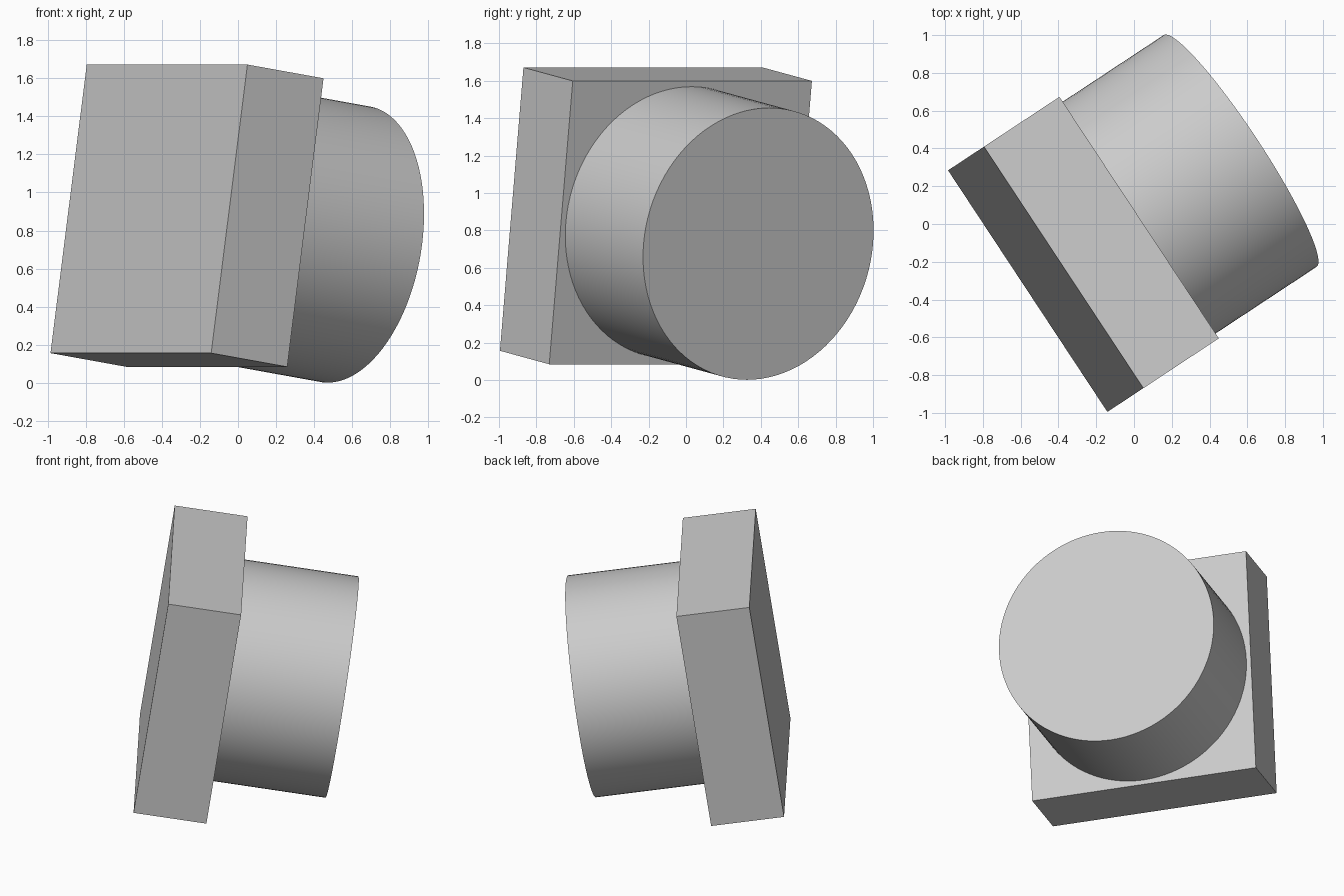
import bpy
import math
from mathutils import Matrix, Vector

cube = bpy.data.objects.get("Cube")
if cube:
    bpy.data.objects.remove(cube, do_unlink=True)

# Plain grey material
grey = bpy.data.materials.new("light_grey")
grey.use_nodes = True
color = (0.6, 0.6, 0.6, 1)
grey.diffuse_color = color
grey.node_tree.nodes["Principled BSDF"].inputs["Base Color"].default_value = color

# Tilted frame: local z runs along the shared axis of plate and boss
axis = Vector((0.826, 0.545, -0.149)).normalized()
side = Vector((0, 0, 1)).cross(axis).normalized()
up = axis.cross(side)
frame = Matrix((side, up, axis)).transposed().to_4x4()
joint = Vector((-0.068, -0.029, 0.842))
PLATE_SIZE, PLATE_DEPTH = 1.532, 0.484
BOSS_RADIUS, BOSS_DEPTH = 0.735, 0.763


def place(name, offset):
    """Name the active object and set it at an offset along the axis."""
    obj = bpy.context.object
    obj.name = name
    obj.matrix_world = Matrix.Translation(joint + axis * offset) @ frame
    obj.data.materials.append(grey)
    return obj


# Square plate
bpy.ops.mesh.primitive_cube_add(size=1)
plate = bpy.context.object
plate.data.transform(Matrix.Diagonal((PLATE_SIZE, PLATE_SIZE, PLATE_DEPTH, 1)))
place("square_plate", -PLATE_DEPTH / 2)

# Round boss standing on the plate
bpy.ops.mesh.primitive_cylinder_add(vertices=96, radius=BOSS_RADIUS, depth=BOSS_DEPTH)
place("round_boss", BOSS_DEPTH / 2)
bpy.ops.object.shade_smooth_by_angle(angle=math.radians(30))
